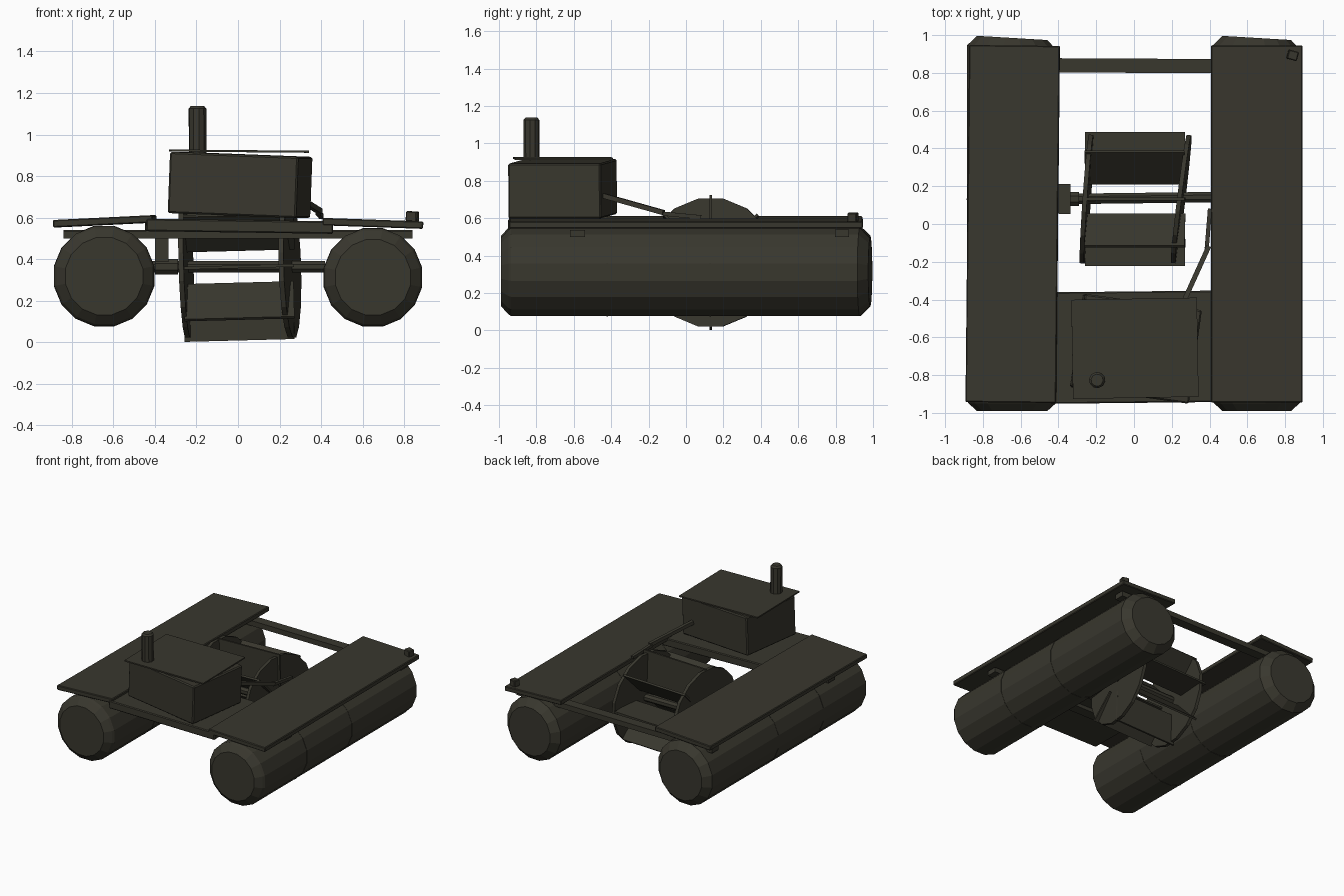
import bpy, bmesh
from math import radians, cos, sin, pi
from mathutils import Vector, Matrix, Euler

old = bpy.data.objects.get("Cube")
if old:
    bpy.data.objects.remove(old, do_unlink=True)

paint = bpy.data.materials.new("dark olive grey")
paint.use_nodes = True
COLOUR = (0.040, 0.038, 0.027, 1)
paint.diffuse_color = COLOUR
paint.node_tree.nodes["Principled BSDF"].inputs["Base Color"].default_value = COLOUR


def finish(name, bm, matrix=None):
    bmesh.ops.recalc_face_normals(bm, faces=bm.faces)
    mesh = bpy.data.meshes.new(name)
    bm.to_mesh(mesh)
    bm.free()
    mesh.materials.append(paint)
    obj = bpy.data.objects.new(name, mesh)
    if matrix:
        obj.matrix_world = matrix
    bpy.context.collection.objects.link(obj)
    return obj


def box(name, centre, size, turn=(0, 0, 0), bevel=0):
    """Box with an optional chamfer; turn is in degrees."""
    bm = bmesh.new()
    bmesh.ops.create_cube(bm, size=1, matrix=Matrix.Diagonal((*size, 1)))
    if bevel:
        bmesh.ops.bevel(bm, geom=bm.edges[:], offset=bevel, segments=1, affect='EDGES')
    rot = Euler([radians(a) for a in turn]).to_matrix().to_4x4()
    return finish(name, bm, Matrix.Translation(centre) @ rot)


def lathe(name, start, end, profile, sides):
    """Solid of revolution; profile is (distance along axis, radius)."""
    bm = bmesh.new()
    rings = []
    for d, r in profile:
        rings.append([bm.verts.new((r * cos(2 * pi * (i + .5) / sides),
                                    r * sin(2 * pi * (i + .5) / sides), d))
                      for i in range(sides)])
    for a, b in zip(rings, rings[1:]):
        for i in range(sides):
            j = (i + 1) % sides
            bm.faces.new((a[i], a[j], b[j], b[i]))
    bm.faces.new(rings[0])
    bm.faces.new(rings[-1])
    start, end = Vector(start), Vector(end)
    rot = (end - start).to_track_quat('Z', 'Y').to_matrix().to_4x4()
    return finish(name, bm, Matrix.Translation(start) @ rot)


def bar(name, start, end, width, height):
    start, end = Vector(start), Vector(end)
    bm = bmesh.new()
    bmesh.ops.create_cube(bm, size=1, matrix=Matrix.Diagonal(
        (width, height, (end - start).length, 1)))
    rot = (end - start).to_track_quat('Z', 'Y').to_matrix().to_4x4()
    return finish(name, bm, Matrix.Translation((start + end) / 2) @ rot)


# Pontoons with chamfered ends and weld seams
for side, x, z, r in (("right", -0.645, 0.318, 0.245), ("left", 0.65, 0.312, 0.24)):
    tank = lathe(side + "_pontoon", (x, -0.99, z), (x, 0.99, z),
                 [(0, r - 0.055), (0.04, r - 0.01), (0.055, r),
                  (1.92, r), (1.975, r - 0.055)], 16)
    # the back cap is set slightly askew
    inverse = tank.matrix_world.inverted()
    for v in tank.data.vertices:
        p = tank.matrix_world @ v.co
        if p.y > 0.9:
            p.y -= 0.06 * (p.x - x)
            v.co = inverse @ p
    for n, y in enumerate((-0.42, 0.13)):
        lathe(f"{side}_pontoon_seam_{n + 1}", (x, y, z), (x, y + 1, z),
              [(-0.004, r + 0.002), (0.004, r + 0.002)], 16)

# Deck boards and cross beams
box("right_deck", (-0.642, 0, 0.582), (0.48, 1.89, 0.036), (0, -2.8, -0.6), 0.005)
box("left_deck", (0.65, 0, 0.572), (0.485, 1.89, 0.036), (0, 2, 0), 0.005)
box("front_deck", (0.005, -0.652, 0.558), (0.9, 0.59, 0.06), (0, 0.8, 0.6), 0.006)
box("front_beam", (0, -0.58, 0.518), (1.68, 0.08, 0.036))
box("back_beam", (0, 0.838, 0.52), (1.68, 0.075, 0.04), (0, 0, -0.3))

# Engine house with loose lid and chimney
box("engine_house", (0.01, -0.66, 0.757), (0.625, 0.5, 0.295), (0, 2.2, -8), 0.008)
box("engine_lid", (0.005, -0.658, 0.92), (0.665, 0.525, 0.01), (0, 0.5, 1))
lathe("chimney", (-0.194, -0.826, 0.9), (-0.2, -0.829, 1.9),
      [(0, 0.043), (0.225, 0.043), (0.238, 0.032)], 10)

# Paddle wheel
HUB = Vector((0, 0.132, 0.363))
lathe("axle", (-0.42, HUB.y, HUB.z), (0.42, HUB.y + 0.01, HUB.z),
      [(0, 0.03), (0.84, 0.03)], 8)
lathe("axle_collar", (-0.40, HUB.y, HUB.z), (0, HUB.y, HUB.z),
      [(0, 0.04), (0.11, 0.04)], 8)
box("bearing_hanger", (-0.368, HUB.y, 0.465), (0.065, 0.16, 0.16))
for side, x, yaw in (("right", -0.25, -4), ("left", 0.25, -7)):
    direction = Vector((cos(radians(yaw)), sin(radians(yaw)), 0.03))
    hub = HUB + Vector((x, 0, 0))
    lathe(side + "_wheel_disc", hub, hub + direction,
          [(-0.012, 0.348), (0.012, 0.348)], 16)
for i in range(8):
    a = i * pi / 4
    mid = HUB + Vector((0.005, cos(a) * 0.235, sin(a) * 0.235))
    box(f"paddle_{i + 1}", mid, (0.53, 0.24, 0.014), (i * 45, -1.5, 0))

# Tiller linkage and corner cleat
bar("control_rod", (0.25, -0.44, 0.72), (0.395, -0.12, 0.63), 0.026, 0.026)
bar("control_lever", (0.385, -0.13, 0.625), (0.402, 0.08, 0.605), 0.022, 0.022)
box("corner_cleat", (0.84, 0.893, 0.605), (0.055, 0.05, 0.05), (0, 3, -15), 0.005)
